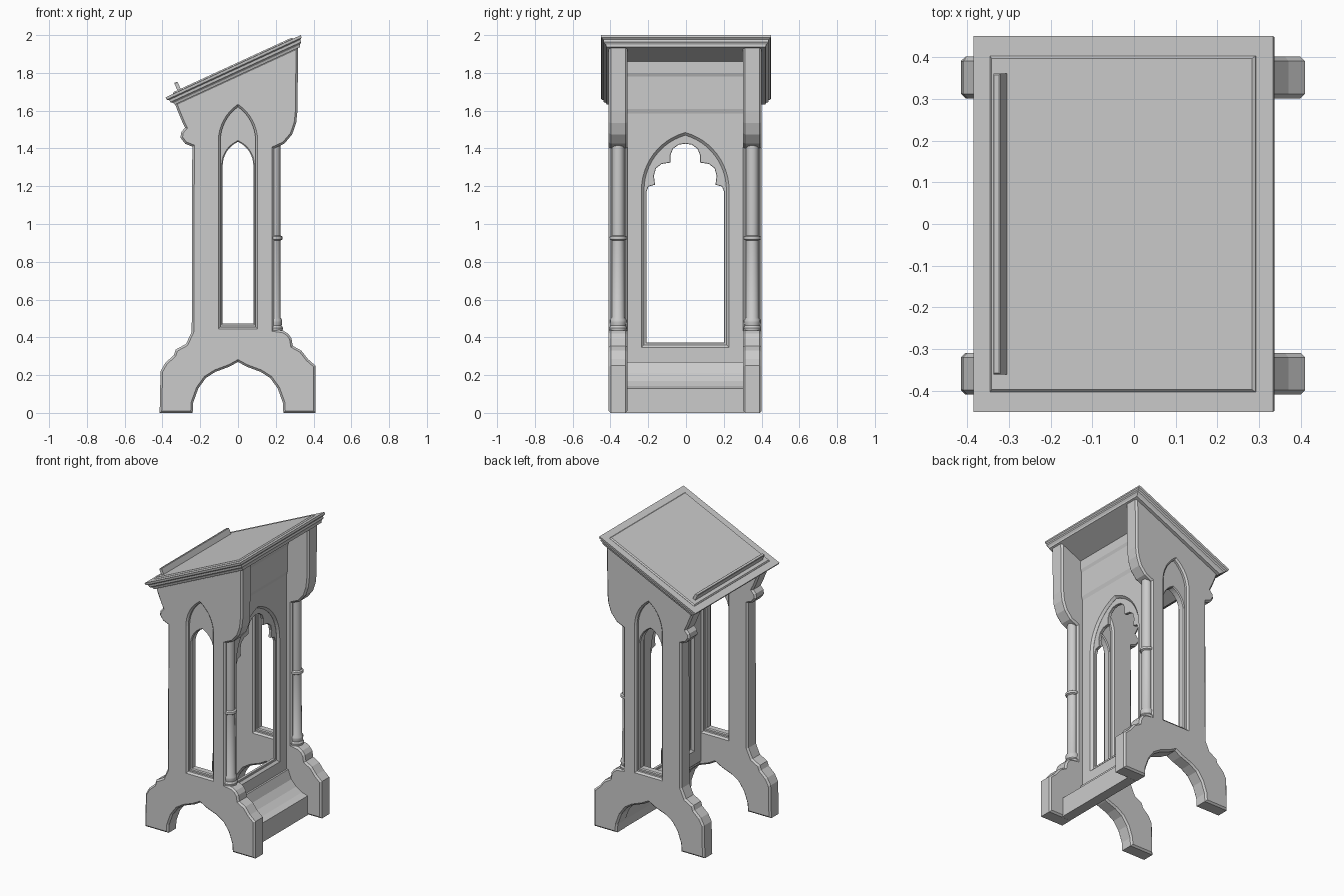
import bpy, bmesh, math
from mathutils import Matrix

if "Cube" in bpy.data.objects:
    bpy.data.objects.remove(bpy.data.objects["Cube"])

YC = -0.004            # the stand sits a hair off the desk centre
SIDE_Y = 0.355         # side frame distance from the stand centre


def add_object(name, mesh, smooth=False):
    obj = bpy.data.objects.new(name, mesh)
    bpy.context.collection.objects.link(obj)
    if smooth:
        bpy.ops.object.select_all(action='DESELECT')
        obj.select_set(True)
        bpy.context.view_layer.objects.active = obj
        bpy.ops.object.shade_smooth_by_angle(angle=math.radians(35))
    return obj


def loft(name, loops, smooth=False):
    """Skin a stack of equal-length loops and cap both ends."""
    bm = bmesh.new()
    rows = [[bm.verts.new(p) for p in loop] for loop in loops]
    n = len(rows[0])
    for a, b in zip(rows, rows[1:]):
        for i in range(n):
            j = (i + 1) % n
            bm.faces.new((a[i], a[j], b[j], b[i]))
    bm.faces.new(rows[0][::-1])
    bm.faces.new(rows[-1])
    bmesh.ops.recalc_face_normals(bm, faces=bm.faces)
    mesh = bpy.data.meshes.new(name)
    bm.to_mesh(mesh)
    bm.free()
    return add_object(name, mesh, smooth)


def plate(name, loops, thickness, chamfer, matrix):
    """Flat board with holes and chamfered edges, from 2D loops."""
    cu = bpy.data.curves.new(name, 'CURVE')
    cu.dimensions = '2D'
    cu.fill_mode = 'BOTH'
    cu.extrude = thickness / 2 - chamfer
    cu.bevel_depth = chamfer
    cu.bevel_resolution = 0
    cu.offset = -chamfer
    for loop in loops:
        sp = cu.splines.new('POLY')
        sp.points.add(len(loop) - 1)
        for p, (u, v) in zip(sp.points, loop):
            p.co = (u, v, 0, 1)
        sp.use_cyclic_u = True
    tmp = bpy.data.objects.new(name + "_curve", cu)
    bpy.context.collection.objects.link(tmp)
    dg = bpy.context.evaluated_depsgraph_get()
    mesh = bpy.data.meshes.new_from_object(tmp.evaluated_get(dg))
    bpy.data.objects.remove(tmp)
    bm = bmesh.new()
    bm.from_mesh(mesh)
    bmesh.ops.remove_doubles(bm, verts=bm.verts, dist=1e-5)
    bmesh.ops.transform(bm, matrix=matrix, verts=bm.verts)
    bmesh.ops.recalc_face_normals(bm, faces=bm.faces)
    bm.to_mesh(mesh)
    bm.free()
    mesh.polygons.foreach_set("use_smooth", [False] * len(mesh.polygons))
    return add_object(name, mesh)


def mirrored(half):
    """Close a right-hand half outline that ends on the axis."""
    return half + [(-u, v) for u, v in half[-2::-1]]


def arch(hw, bottom, spring, apex, steps=8):
    h = apex - spring
    r = (hw * hw + h * h) / (2 * hw)
    end = math.atan2(h, r - hw)
    side = [(hw - r + r * math.cos(end * i / steps), spring + r * math.sin(end * i / steps))
            for i in range(steps)]
    return mirrored([(hw, bottom)] + side + [(0, apex)])


def extrude_y(name, profile, y0, y1, smooth=False):
    return loft(name, [[(x, y, z) for x, z in profile] for y in (y0, y1)], smooth)


# Side frame outline: ogee foot arch, stepped feet, scrolled brackets, sloping top
foot_arch = [(-0.24, 0), (-0.237, 0.055), (-0.21, 0.13), (-0.17, 0.185), (-0.12, 0.217),
             (-0.045, 0.245), (0, 0.27)]
foot_arch += [(-x, z) for x, z in foot_arch[-2::-1]]
right_edge = [(0.41, 0), (0.41, 0.25), (0.37, 0.285), (0.335, 0.33), (0.29, 0.355), (0.283, 0.395),
              (0.265, 0.42), (0.24, 0.435), (0.19, 0.442), (0.19, 1.4), (0.245, 1.425),
              (0.287, 1.475), (0.308, 1.535), (0.315, 1.6), (0.318, 1.94)]
left_edge = [(-0.335, 1.64), (-0.32, 1.6), (-0.295, 1.54), (-0.28, 1.51), (-0.3, 1.488),
             (-0.305, 1.458), (-0.28, 1.425), (-0.242, 1.41), (-0.245, 0.43), (-0.275, 0.365),
             (-0.33, 0.335), (-0.34, 0.305), (-0.385, 0.265), (-0.41, 0.22), (-0.415, 0)]
outline = foot_arch + right_edge + left_edge

# Column profile (radius, height)
column = [(0.045, 0.435), (0.047, 0.45), (0.04, 0.462), (0.043, 0.48), (0.043, 0.492), (0.034, 0.505),
          (0.033, 0.912), (0.043, 0.918), (0.045, 0.926), (0.043, 0.934), (0.033, 0.94), (0.033, 1.42)]

for tag, s in (("left", -1), ("right", 1)):
    y = YC + s * SIDE_Y
    m = Matrix.Translation((0, y, 0)) @ Matrix.Rotation(math.pi / 2, 4, 'X')
    plate(tag + "_side_frame", [outline, arch(0.093, 0.455, 1.44, 1.62)], 0.1, 0.011, m)
    # Recessed lancet window inside the frame
    plate(tag + "_lancet_infill", [arch(0.102, 0.446, 1.44, 1.63), arch(0.081, 0.472, 1.31, 1.435)],
          0.05, 0.006, m)
    # Turned colonnette on the back edge
    loft(tag + "_colonnette",
         [[(0.191 + r * math.cos(a * math.tau / 16), y + r * math.sin(a * math.tau / 16), z)
           for a in range(16)] for r, z in column], smooth=True)

# Cross panel with pointed opening
cross = Matrix.Translation((0.128, YC, 0)) @ Matrix.Rotation(math.pi / 2, 4, 'Z') \
    @ Matrix.Rotation(math.pi / 2, 4, 'X')
board = [(-0.32, 0.24), (0.32, 0.24), (0.32, 1.85), (-0.32, 1.85)]
plate("cross_panel", [board, arch(0.218, 0.36, 1.18, 1.47, 12)], 0.05, 0.014, cross)

# Cusped tracery filling the opening
cusps = mirrored([(0.206, 0.373), (0.206, 1.17), (0.195, 1.198), (0.16, 1.208), (0.166, 1.255),
                  (0.155, 1.295), (0.125, 1.318), (0.078, 1.325), (0.078, 1.365), (0.065, 1.398),
                  (0.035, 1.42), (0, 1.425)])
plate("tracery", [arch(0.226, 0.355, 1.18, 1.48, 12), cusps], 0.02, 0.002, cross)

# Stepped rail across the top of the cross panel
extrude_y("top_rail", [(0.13, 1.585), (0.153, 1.585), (0.16, 1.61), (0.16, 1.78), (0.167, 1.8),
                       (0.167, 1.86), (0.13, 1.845)], YC - 0.315, YC + 0.315)

# Coved plinth between the feet
extrude_y("plinth", [(0.242, 0), (0.31, 0), (0.31, 0.13), (0.268, 0.143), (0.225, 0.17),
                     (0.188, 0.21), (0.165, 0.27), (0.11, 0.27), (0.11, 0.235), (0.175, 0.19),
                     (0.215, 0.135), (0.24, 0.055)], YC - 0.315, YC + 0.315)

# Sloping desk with moulded edge, raised field and book ledge
tilt = Matrix.Translation((-0.026, 0, 1.835)) @ Matrix.Rotation(math.radians(-24.7), 4, 'Y')


def slab(name, x0, x1, hy, steps):
    loops = [[(x0 + i, -hy + i, z), (x1 - i, -hy + i, z), (x1 - i, hy - i, z), (x0 + i, hy - i, z)]
             for i, z in steps]
    loft(name, loops).data.transform(tilt)


slab("desk_top", -0.395, 0.395, 0.45,
     [(0, 0), (0.002, -0.014), (0.012, -0.02), (0.014, -0.034), (0.026, -0.044), (0.03, -0.056)])
slab("desk_field", -0.35, 0.35, 0.403, [(0, -0.002), (0, 0.001), (0.007, 0.008)])
slab("book_ledge", -0.321, -0.302, 0.36, [(0, 0.0), (0, 0.046), (0.003, 0.05)])
